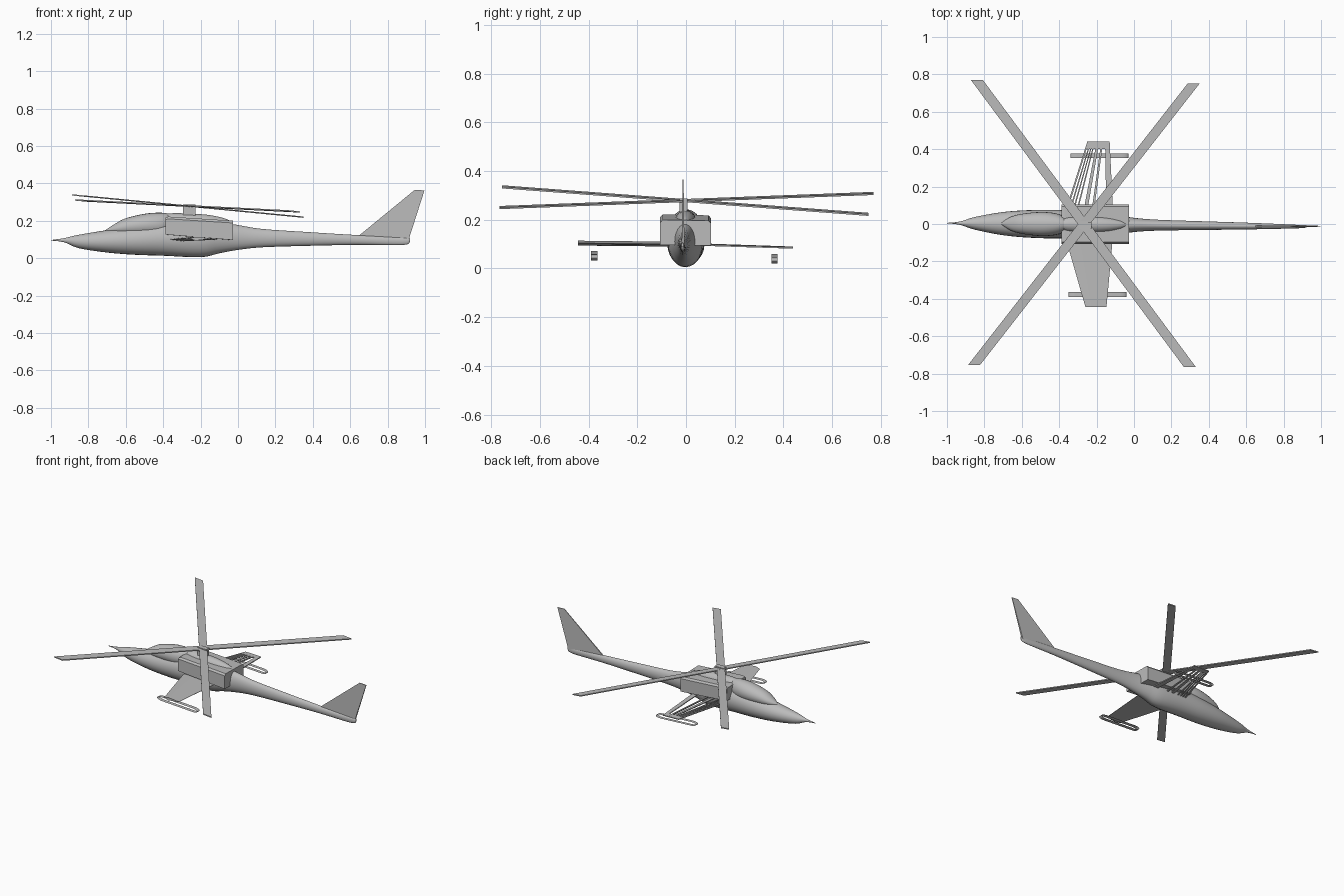
import bpy, bmesh, math
from mathutils import Vector

if "Cube" in bpy.data.objects:
    bpy.data.objects.remove(bpy.data.objects["Cube"])

grey = bpy.data.materials.new("plain grey")
grey.diffuse_color = (0.5, 0.5, 0.5, 1)
grey.use_nodes = True
grey.node_tree.nodes["Principled BSDF"].inputs["Base Color"].default_value = grey.diffuse_color


def make(name, verts, faces, smooth=None):
    """Mesh object with consistent normals, optionally smoothed by angle."""
    me = bpy.data.meshes.new(name)
    me.from_pydata([tuple(v) for v in verts], [], faces)
    bm = bmesh.new()
    bm.from_mesh(me)
    bmesh.ops.recalc_face_normals(bm, faces=bm.faces)
    bm.to_mesh(me)
    bm.free()
    me.materials.append(grey)
    ob = bpy.data.objects.new(name, me)
    bpy.context.collection.objects.link(ob)
    if smooth:
        bpy.ops.object.select_all(action='DESELECT')
        ob.select_set(True)
        bpy.context.view_layer.objects.active = ob
        bpy.ops.object.shade_smooth_by_angle(angle=math.radians(smooth))
    return ob


def skin(name, rings, smooth=None, caps=True):
    """Join matching closed rings into a skin."""
    n = len(rings[0])
    faces = [(r * n + i, r * n + (i + 1) % n, (r + 1) * n + (i + 1) % n, (r + 1) * n + i)
             for r in range(len(rings) - 1) for i in range(n)]
    if caps:
        faces += [tuple(range(n)), tuple(range((len(rings) - 1) * n, len(rings) * n))]
    return make(name, [v for ring in rings for v in ring], faces, smooth)


def spline(rows, steps=4):
    """Catmull-Rom through the station rows."""
    out = []
    for i in range(len(rows) - 1):
        p = [Vector(rows[min(max(k, 0), len(rows) - 1)]) for k in range(i - 1, i + 3)]
        for s in range(steps):
            t = s / steps
            out.append(0.5 * (2 * p[1] + (p[2] - p[0]) * t
                              + (2 * p[0] - 5 * p[1] + 4 * p[2] - p[3]) * t * t
                              + (3 * p[1] - p[0] - 3 * p[2] + p[3]) * t ** 3))
    return out + [Vector(rows[-1])]


def body(name, rows, n=24):
    """Oval sections from rows of x, bottom z, top z, half width."""
    rings = []
    for x, lo, hi, w in [tuple(r) for r in spline([Vector(r) for r in rows])]:
        yc = 0.005 - 0.01 * (x + 1)
        rings.append([(x, yc + max(w, .001) * math.cos(a), (lo + hi) / 2 + (hi - lo) / 2 * math.sin(a))
                      for a in (2 * math.pi * i / n for i in range(n))])
    return skin(name, rings, 40)


# Fuselage with the long tail boom
body("fuselage", [
    (-1.0, .094, .097, .001), (-.93, .085, .107, .009), (-.85, .053, .125, .034),
    (-.70, .030, .150, .062), (-.55, .018, .172, .074), (-.40, .013, .190, .076),
    (-.20, .005, .200, .070), (-.10, .026, .192, .054), (0, .044, .177, .038),
    (.13, .058, .156, .029), (.38, .066, .139, .023), (.64, .071, .123, .017),
    (.88, .070, .110, .009), (.92, .088, .105, .004)])

# Bubble canopy and the fairing behind it
body("canopy", [
    (-.71, .140, .149, .004), (-.66, .130, .182, .036), (-.60, .120, .213, .053),
    (-.50, .115, .237, .064), (-.42, .115, .243, .058), (-.37, .125, .236, .038),
    (-.345, .150, .210, .008)])
body("rotor_fairing", [
    (-.40, .14, .232, .030), (-.35, .14, .240, .043), (-.25, .14, .238, .045),
    (-.15, .14, .230, .040), (-.07, .14, .212, .026), (-.03, .14, .192, .006)])

# Engine housing: chamfered box, nose slightly raised
housing = []
for x, lo, hi in ((-.388, .127, .217), (-.372, .125, .222), (-.028, .097, .200)):
    housing.append([(x, -.106, lo), (x, -.106, hi - .012), (x, -.096, hi),
                    (x, .093, hi - .004), (x, .103, hi - .016), (x, .103, lo - .003)])
skin("engine_housing", housing)


# Stub wings
def chord_ring(y, x0, x1, z, t):
    c = x1 - x0
    return [(x0, y, z), (x0 + .3 * c, y, z + t), (x1, y, z + .1 * t),
            (x1, y, z - .1 * t), (x0 + .3 * c, y, z - t)]


ROOT, TIP = (-.06, -.370, -.112, .100), (-.443, -.260, -.147, .104)
skin("left_wing", [chord_ring(*ROOT, .010), chord_ring(*TIP, .010)])


# Skeletal wing on the other side: open strips and a tip rib
def wing_point(f, s):
    """Point at chord fraction f and span fraction s."""
    a = (-.37 + .12 * s, .06 + .38 * s, .100 - .013 * s)
    b = (-.112 - .018 * s, .06 + .38 * s, .096 - .012 * s)
    return Vector(a).lerp(Vector(b), f)


strips = [(0, .04, 0, .07), (.08, .11, .12, .17), (.15, .18, .22, .26), (.23, .26, .3, .35),
          (.38, .46, .42, .53), (.55, .60, .62, .70), (.86, 1, .80, 1)]
up = Vector((0, 0, .003))
for k, (r0, r1, t0, t1) in enumerate(strips):
    p = [wing_point(r0, 0), wing_point(r1, 0)], [wing_point(t0, .97), wing_point(t1, .97)]
    skin("right_wing_strip_%d" % k, [[a + up, b + up, b - up, a - up] for a, b in p])
skin("right_wing_tip", [[wing_point(0, s) + up, wing_point(1, s) + up,
                         wing_point(1, s) - up, wing_point(0, s) - up] for s in (.9, 1)])


# Open hoop pods below the wing tips
def pod(name, x0, x1, y0, y1, z):
    r, tilt, ring = .013, -.055, []
    mid = (x0 + x1) / 2
    for end, start in ((x1 - 3 * r, -90), (x0 + 3 * r, 90)):
        for i in range(9):
            a = math.radians(start + 180 * i / 8)
            x = end + 3 * r * math.cos(a)
            ring.append((x, z + r * math.sin(a) + tilt * (x - mid)))
    skin(name, [[(x, y, h) for x, h in ring] for y in (y0, y1)], 40, caps=False)


pod("left_pod", -.350, -.040, -.390, -.364, .052)
pod("right_pod", -.340, -.030, .352, .376, .040)

# Tail fin: thin wedge blade
outline = [(.64, .115), (.945, .365), (.997, .362), (.908, .085)]
skin("tail_fin", [[(x, -.012 + s * w, z) for (x, z), w in zip(outline, (.004, .002, .002, .006))]
                  for s in (-1, 1)])

# Rotor mast
skin("rotor_mast", [[(x + dx, -.010 + dy, z) for x, dy in
                     ((-.293, -.017), (-.226, -.017), (-.226, .017), (-.293, .017))]
                    for z, dx in ((.20, -.002), (.288, 0))])

# Tilted crossed blades with tips cut square to the body
for name, a, b in (("rotor_blade_a", (-.856, -.755, .335), (.318, .750, .222)),
                   ("rotor_blade_b", (.299, -.765, .250), (-.840, .770, .308))):
    rings = []
    for p in (Vector(a), Vector(b)):
        rings.append([p + Vector((sx * .032, 0, sz * .0035 - sx * .003))
                      for sx, sz in ((-1, -1), (1, -1), (1, 1), (-1, 1))])
    skin(name, rings)
